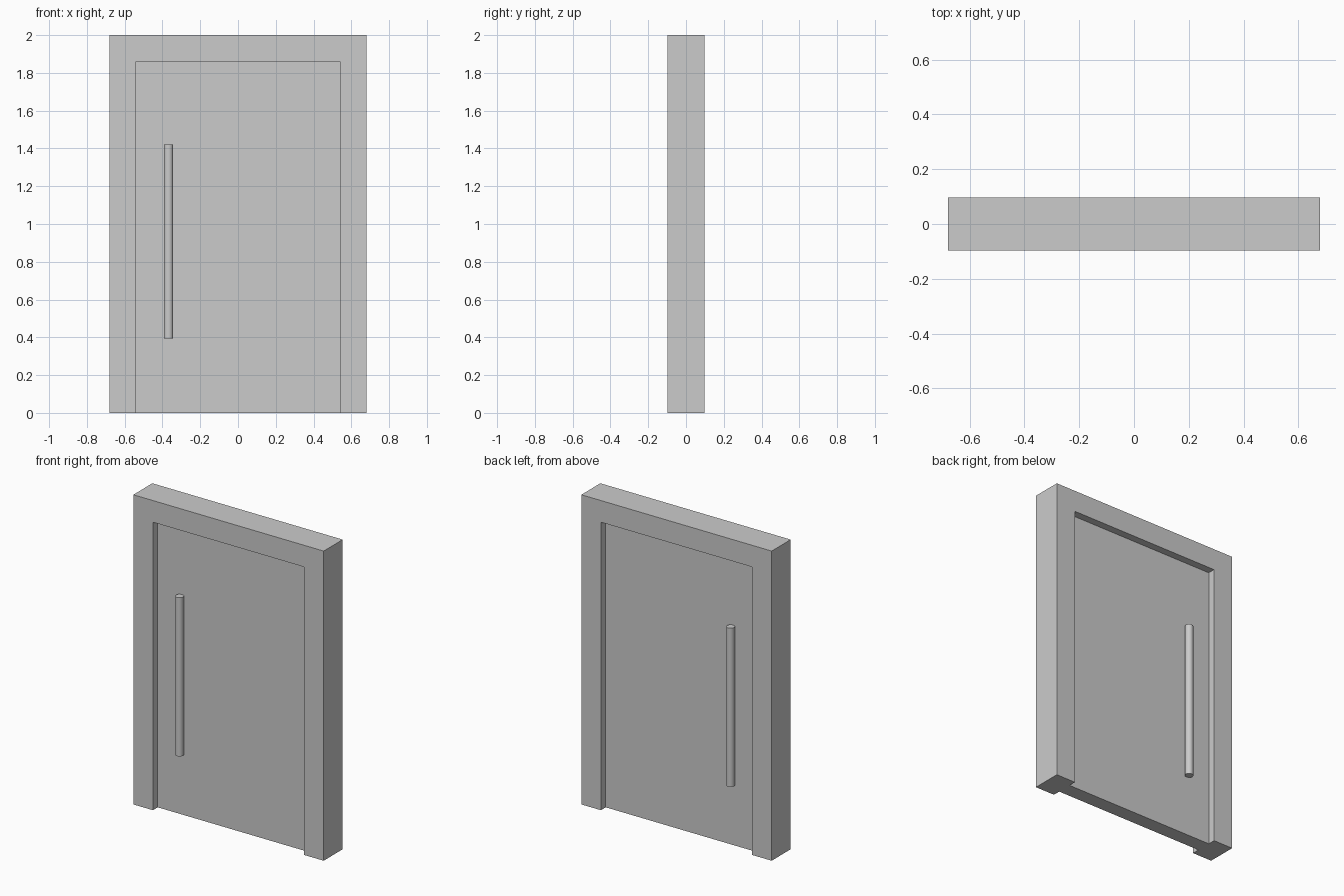
import bpy
import bmesh

cube = bpy.data.objects.get("Cube")
if cube:
    bpy.data.objects.remove(cube, do_unlink=True)

# One plain grey for everything
GREY = (0.6, 0.6, 0.6, 1)
grey = bpy.data.materials.new("light_grey")
grey.use_nodes = True
grey.diffuse_color = GREY
grey.node_tree.nodes["Principled BSDF"].inputs["Base Color"].default_value = GREY

HALF_W, HEIGHT, HALF_D = 0.68, 2.0, 0.097
OPEN_W, OPEN_H = 0.54, 1.86
DOOR_D = 0.048
BAR_R, BAR_X, BAR_LOW, BAR_HIGH = 0.025, -0.368, 0.395, 1.42


def extruded(name, outline, half_depth):
    """Solid from an x-z outline, centred on y = 0."""
    bm = bmesh.new()
    face = bm.faces.new([bm.verts.new((x, -half_depth, z)) for x, z in outline])
    moved = bmesh.ops.extrude_face_region(bm, geom=[face])["geom"]
    verts = [v for v in moved if isinstance(v, bmesh.types.BMVert)]
    bmesh.ops.translate(bm, verts=verts, vec=(0, 2 * half_depth, 0))
    bmesh.ops.recalc_face_normals(bm, faces=bm.faces)
    mesh = bpy.data.meshes.new(name)
    bm.to_mesh(mesh)
    bm.free()
    mesh.materials.append(grey)
    obj = bpy.data.objects.new(name, mesh)
    bpy.context.collection.objects.link(obj)
    return obj


# Frame: an upside-down U around the opening
extruded("door_frame", [
    (-HALF_W, 0), (-OPEN_W, 0), (-OPEN_W, OPEN_H), (OPEN_W, OPEN_H),
    (OPEN_W, 0), (HALF_W, 0), (HALF_W, HEIGHT), (-HALF_W, HEIGHT)], HALF_D)

# Door leaf, recessed on both faces
extruded("door_leaf", [
    (-OPEN_W, 0), (OPEN_W, 0), (OPEN_W, OPEN_H), (-OPEN_W, OPEN_H)], DOOR_D)

# Round pull bar on each face
for name, side in (("front_handle", -1), ("back_handle", 1)):
    bpy.ops.mesh.primitive_cylinder_add(
        vertices=32, radius=BAR_R, depth=BAR_HIGH - BAR_LOW,
        location=(BAR_X, side * (HALF_D - BAR_R - 0.001), (BAR_LOW + BAR_HIGH) / 2))
    bar = bpy.context.object
    bar.name = name
    bar.data.materials.append(grey)
    bpy.ops.object.shade_smooth_by_angle()
